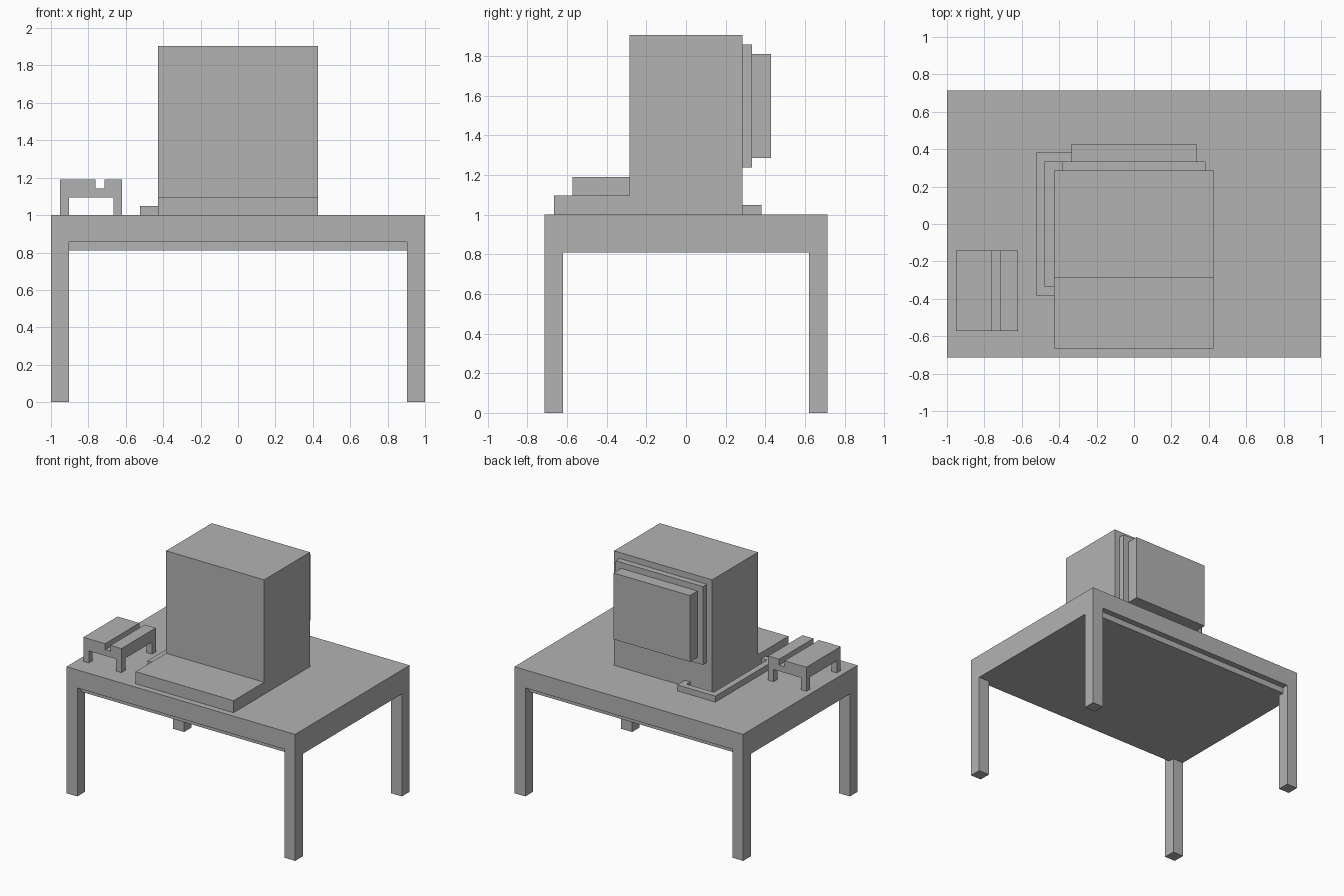
import bpy
import bmesh
from mathutils import Vector

if "Cube" in bpy.data.objects:
    bpy.data.objects.remove(bpy.data.objects["Cube"], do_unlink=True)

U = 1 / 21  # block size: the table is 42 blocks wide

grey = bpy.data.materials.new("plain_grey")
grey.use_nodes = True
grey.diffuse_color = (0.45, 0.45, 0.45, 1)
grey.node_tree.nodes["Principled BSDF"].inputs["Base Color"].default_value = grey.diffuse_color


def prism(name, outline, shift):
    """Extrude a flat outline, given in blocks, along a vector."""
    bm = bmesh.new()
    face = bm.faces.new([bm.verts.new(Vector(p) * U) for p in outline])
    grown = bmesh.ops.extrude_face_region(bm, geom=[face])["geom"]
    moved = [v for v in grown if isinstance(v, bmesh.types.BMVert)]
    bmesh.ops.translate(bm, verts=moved, vec=Vector(shift) * U)
    if face.is_valid and all(len(e.link_faces) > 2 for e in face.edges):
        bm.faces.remove(face)
    bmesh.ops.recalc_face_normals(bm, faces=bm.faces)
    mesh = bpy.data.meshes.new(name)
    bm.to_mesh(mesh)
    bm.free()
    mesh.materials.append(grey)
    obj = bpy.data.objects.new(name, mesh)
    bpy.context.collection.objects.link(obj)
    return obj


def box(name, x, y, z):
    """Box from (low, high) ranges in blocks."""
    base = [(x[0], y[0], z[0]), (x[1], y[0], z[0]), (x[1], y[1], z[0]), (x[0], y[1], z[0])]
    return prism(name, base, (0, 0, z[1] - z[0]))


def cut(obj, cutter):
    """Subtract a cutter and keep it hidden."""
    mod = obj.modifiers.new("cut", "BOOLEAN")
    mod.operation = "DIFFERENCE"
    mod.solver = "EXACT"
    mod.object = cutter
    cutter.hide_render = True
    cutter.hide_set(True)
    cutter.display_type = "WIRE"


# Table top, with a shallow rebate under its front and back edges
table_top = box("table_top", (-21, 21), (-15, 15), (17, 21))
for side, y in (("front", (-16, -14)), ("back", (14, 16))):
    cut(table_top, box(side + "_rebate_cutter", (-19, 19), y, (16, 18)))

# Table legs
for y_name, y in (("front", (-15, -13)), ("back", (13, 15))):
    for x_name, x in (("right", (-21, -19)), ("left", (19, 21))):
        box(f"{y_name}_{x_name}_table_leg", x, y, (0, 17))

# Monitor with stepped back, and keyboard
box("monitor", (-9, 9), (-6, 6), (21, 40))
box("monitor_back_plate", (-8, 8), (6, 7), (26, 39))
box("monitor_back_housing", (-7, 7), (7, 9), (27, 38))
box("keyboard", (-9, 9), (-14, -6), (21, 23))

# Cable running from the keyboard side around to the monitor back
path = [(-9, -8), (-11, -8), (-11, 8), (-4, 8), (-4, 6), (-5, 6),
        (-5, 7), (-10, 7), (-10, -7), (-9, -7)]
prism("cable", [(x, y, 21) for x, y in path], (0, 0, 1))

# Small stand: slotted top on four feet
section = [(-20, 23), (-13, 23), (-13, 25), (-15, 25), (-15, 24),
           (-16, 24), (-16, 25), (-20, 25)]
prism("stand_top", [(x, -12, z) for x, z in section], (0, 9, 0))
for y_name, y in (("front", -12), ("back", -4)):
    for x_name, x in (("right", -20), ("left", -14)):
        box(f"{y_name}_{x_name}_stand_foot", (x, x + 1), (y, y + 1), (21, 23))
